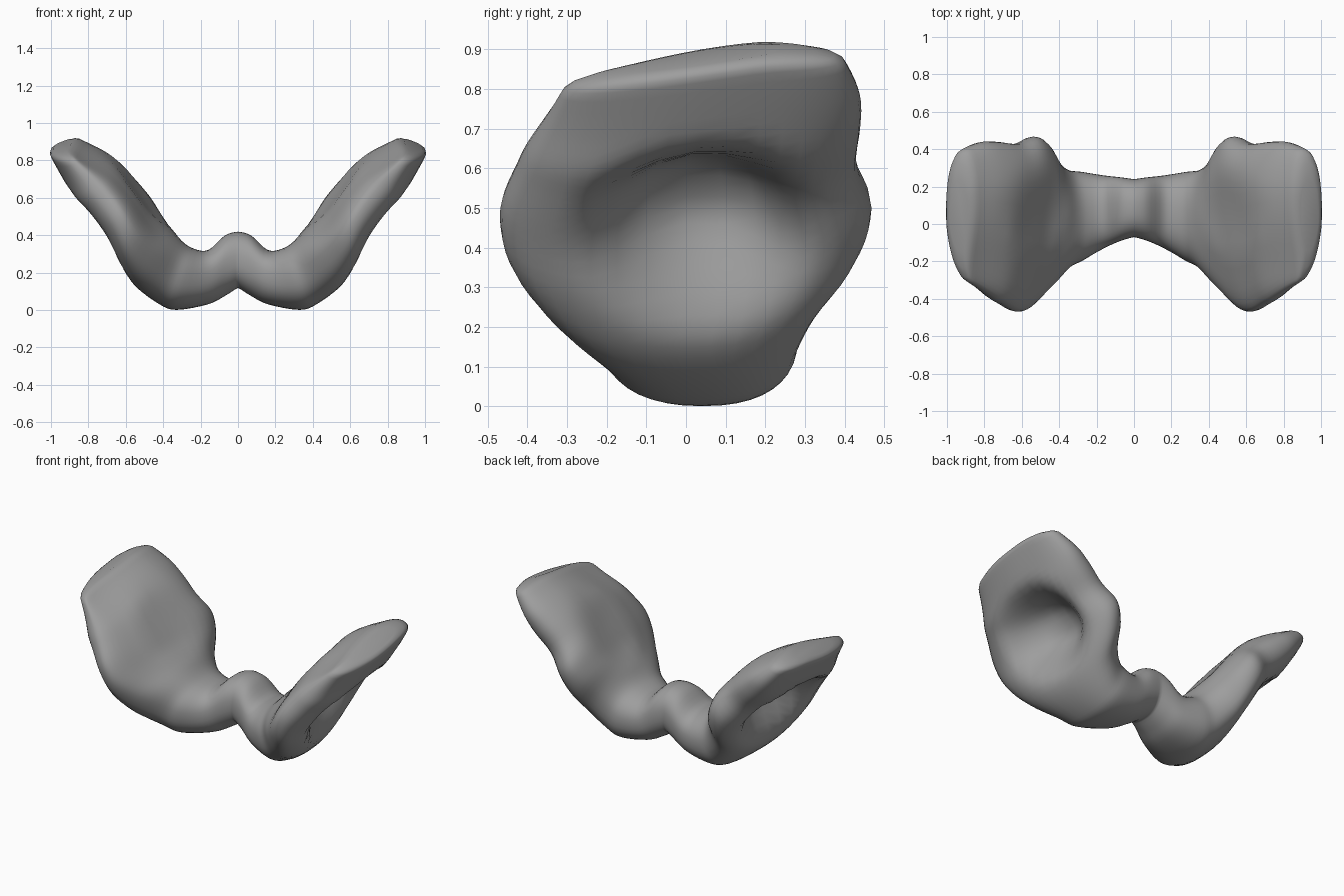
import bpy, bmesh, math
from mathutils import Vector

cube = bpy.data.objects.get("Cube")
if cube:
    bpy.data.objects.remove(cube)

grey = bpy.data.materials.new("bone_grey")
grey.use_nodes = True
colour = (0.34, 0.34, 0.34, 1)
grey.diffuse_color = colour
grey.node_tree.nodes["Principled BSDF"].inputs["Base Color"].default_value = colour

# Sections from the bridge to the wing tip:
# inner x, inner z, outer x, outer z, front y, back y
SECTIONS = [Vector(s) for s in (
    (0, .42, 0, .12, -.07, .24),
    (.07, .40, .07, .075, -.09, .25),
    (.16, .32, .16, .03, -.13, .26),
    (.24, .33, .33, .0, -.20, .28),
    (.30, .37, .42, .03, -.24, .29),
    (.36, .45, .54, .12, -.36, .34),
    (.42, .54, .62, .24, -.45, .43),
    (.48, .63, .69, .37, -.47, .47),
    (.55, .72, .78, .49, -.43, .43),
    (.63, .80, .87, .60, -.40, .44),
    (.72, .86, .93, .71, -.36, .44),
    (.82, .91, 1.0, .84, -.31, .40))]
SIDES, STEPS, POWER = 40, 4, .85


def smooth(value):
    value = max(0, min(1, value))
    return value * value * (3 - 2 * value)


def section_at(t):
    """Catmull-Rom blend of neighbouring sections."""
    last = len(SECTIONS) - 1
    i = min(int(t), last - 1)
    f = t - i
    a, b, c, d = (SECTIONS[max(0, min(last, i + k))] for k in (-1, 0, 1, 2))
    return b + (c - a) * (f / 2) + (a * 2 - b * 5 + c * 4 - d) * (f * f / 2) \
        + (b * 3 - a - c * 3 + d) * (f ** 3 / 2)


def ring_point(section, angle, shrink=1):
    xi, zi, xo, zo, front, back = section
    inner, outer = Vector((xi, 0, zi)), Vector((xo, 0, zo))
    wing = smooth((xo - .38) / .25)
    c, s = math.cos(angle), math.sin(angle)
    across = math.copysign(abs(c) ** POWER, c) * shrink
    along = math.copysign(abs(s) ** POWER, s) * shrink
    point = (inner + outer) / 2 + (outer - inner) / 2 * across
    y = (front + back) / 2 + (back - front) / 2 * along
    point.y = y
    inward = (inner - outer).normalized()
    if across > 0:
        # Round, steep-walled socket hollowed into the outer face
        r = math.hypot((y - .03) / .32, (point.z - .43) / .27)
        push = (inward + Vector((-.4, 0, 0))).normalized()
        point += push * .22 * smooth(1.35 * (1 - r)) * wing
    else:
        # Shallow dish and front bevel in the inner face
        r = math.hypot((y + .03) / .38, (point.z - .64) / .28)
        dish = .05 * smooth(1.2 * (1 - r))
        bevel = .06 * smooth((.1 - y) / .4) * -across
        point -= inward * max(dish, bevel) * wing
    # Wing flares outwards at the front, and its top slopes down there
    tip = smooth((xo - .75) / .25)
    point.x -= .1 * y * wing * (1 - tip)
    point.z -= max(0, .2 - y) * .14 * tip
    point.x -= max(0, -y) * .1 * tip
    return point


# One half of the body, lofted through the sections and mirrored
bm = bmesh.new()
count = (len(SECTIONS) - 1) * STEPS
rings = [(section_at(i / STEPS), 1) for i in range(count + 1)]
# Rounded wing tip
for lift, size in ((.012, .94), (.022, .8), (.028, .5)):
    rings.append((SECTIONS[-1] + Vector((lift, lift, lift, lift, 0, 0)), size))
loops = [[bm.verts.new(ring_point(sec, math.tau * k / SIDES, size))
          for k in range(SIDES)] for sec, size in rings]
for vert in loops[0]:
    vert.co.x = 0
for low, high in zip(loops, loops[1:]):
    for k in range(SIDES):
        n = (k + 1) % SIDES
        bm.faces.new((low[k], low[n], high[n], high[k]))
bm.faces.new(loops[-1])
bmesh.ops.recalc_face_normals(bm, faces=bm.faces)

mesh = bpy.data.meshes.new("winged_body")
bm.to_mesh(mesh)
bm.free()
mesh.materials.append(grey)
body = bpy.data.objects.new("winged_body", mesh)
bpy.context.collection.objects.link(body)
mirror = body.modifiers.new("mirror", 'MIRROR')
mirror.use_clip = True
soften = body.modifiers.new("soften", 'SMOOTH')
soften.iterations = 2
for face in mesh.polygons:
    face.use_smooth = True
